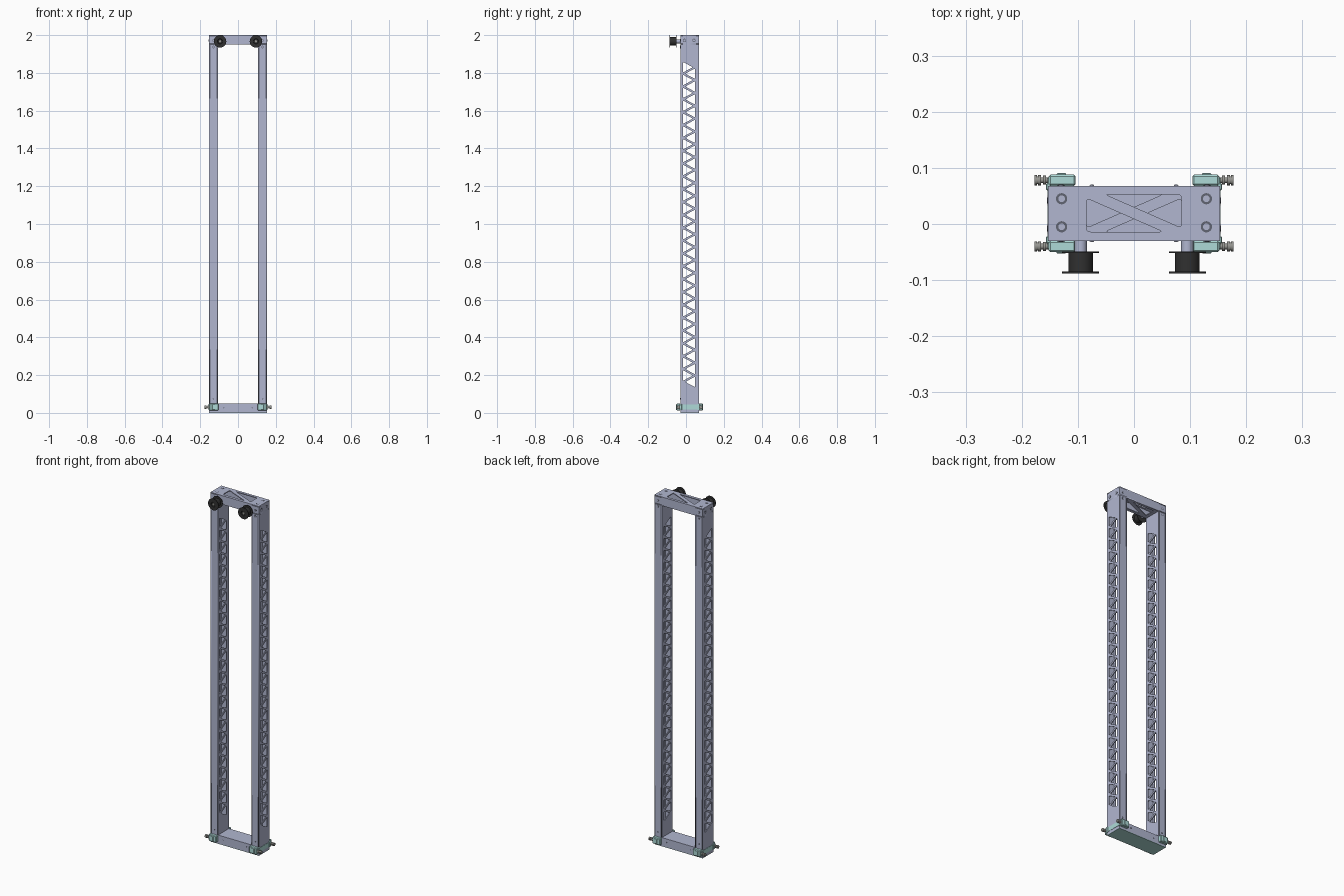
import bpy, bmesh, math
from mathutils import Matrix, Vector

cube = bpy.data.objects.get("Cube")
if cube:
    bpy.data.objects.remove(cube, do_unlink=True)


def material(name, r, g, b):
    m = bpy.data.materials.new(name)
    m.use_nodes = True
    m.diffuse_color = (r, g, b, 1)
    m.node_tree.nodes["Principled BSDF"].inputs["Base Color"].default_value = (r, g, b, 1)
    return m


LAVENDER = material("lavender aluminium", 0.44, 0.47, 0.63)
MINT = material("mint plastic", 0.42, 0.70, 0.68)
BLACK = material("black rubber", 0.03, 0.03, 0.03)
STEEL = material("dull steel", 0.30, 0.30, 0.28)
SHADE = material("dark screw ring", 0.12, 0.13, 0.17)

# Local plane axes of a plate whose normal is the named axis
PLANES = {
    "x": Matrix(((0, 0, 1), (1, 0, 0), (0, 1, 0))),
    "y": Matrix(((1, 0, 0), (0, 0, -1), (0, 1, 0))),
    "z": Matrix.Identity(3),
}


def add_mesh(name, mesh, mat):
    mesh.materials.clear()
    mesh.materials.append(mat)
    ob = bpy.data.objects.new(name, mesh)
    bpy.context.collection.objects.link(ob)
    return ob


def box(name, x, y, z, mat, bevel=0):
    bm = bmesh.new()
    bmesh.ops.create_cube(bm, size=1)
    for v in bm.verts:
        v.co = [(a + b) / 2 + c * abs(b - a) for (a, b), c in zip((x, y, z), v.co)]
    if bevel:
        bmesh.ops.bevel(bm, geom=bm.edges[:], offset=bevel, segments=1, affect="EDGES")
    mesh = bpy.data.meshes.new(name)
    bm.to_mesh(mesh)
    bm.free()
    return add_mesh(name, mesh, mat)


def lathe(name, centre, axis, profile, mat, sides=32):
    """Turn (distance along axis, radius) points into a capped solid."""
    bm = bmesh.new()
    rings = []
    for d, r in profile:
        rings.append([bm.verts.new((r * math.cos(a), r * math.sin(a), d))
                      for a in (math.tau * i / sides for i in range(sides))])
    for lo, hi in zip(rings, rings[1:]):
        for i in range(sides):
            j = (i + 1) % sides
            bm.faces.new((lo[i], lo[j], hi[j], hi[i])).smooth = True
    bm.faces.new(rings[0][::-1])
    bm.faces.new(rings[-1])
    bm.transform(Matrix.Translation(centre) @ PLANES[axis].to_4x4())
    bmesh.ops.recalc_face_normals(bm, faces=bm.faces)
    for e in bm.edges:
        if len(e.link_faces) == 2 and e.calc_face_angle() > 0.6:
            e.smooth = False
    mesh = bpy.data.meshes.new(name)
    bm.to_mesh(mesh)
    bm.free()
    return add_mesh(name, mesh, mat)


def disc(name, centre, axis, r, length, mat, sides=24):
    return lathe(name, centre, axis, [(-length / 2, r), (length / 2, r)], mat, sides)


def rounded(points, r):
    """Polygon with each corner replaced by a short curve."""
    out = []
    pts = [Vector(p) for p in points]
    for i, p in enumerate(pts):
        a = p + (pts[i - 1] - p).normalized() * r
        b = p + (pts[(i + 1) % len(pts)] - p).normalized() * r
        for t in (0, 0.33, 0.67, 1):
            out.append(a * (1 - t) ** 2 + p * 2 * t * (1 - t) + b * t * t)
    return out


def rect(a, b, c, d):
    return [(a, c), (b, c), (b, d), (a, d)]


def plate(name, loops, thick, axis, centre, mat):
    """Flat plate from an outline followed by its holes."""
    cu = bpy.data.curves.new(name, "CURVE")
    cu.dimensions = "2D"
    cu.fill_mode = "BOTH"
    cu.extrude = thick / 2
    for loop in loops:
        sp = cu.splines.new("POLY")
        sp.points.add(len(loop) - 1)
        for pt, p in zip(sp.points, loop):
            pt.co = (p[0], p[1], 0, 1)
        sp.use_cyclic_u = True
    tmp = bpy.data.objects.new(name + " curve", cu)
    bpy.context.collection.objects.link(tmp)
    bpy.context.view_layer.update()
    mesh = bpy.data.meshes.new_from_object(tmp.evaluated_get(bpy.context.evaluated_depsgraph_get()))
    bpy.data.objects.remove(tmp, do_unlink=True)
    mesh.transform(Matrix.Translation(centre) @ PLANES[axis].to_4x4())
    return add_mesh(name, mesh, mat)


def screw(name, centre, axis, r):
    disc(name + "_ring", centre, axis, r, 0.002, SHADE)
    disc(name + "_head", centre, axis, r * 0.6, 0.004, LAVENDER)


# Main dimensions
HALF, INNER, WALL = 0.153, 0.105, 0.005
FRONT, BACK, BAR, TOP = -0.03, 0.068, 0.05, 2.0
PITCH = 0.068

# Truss holes of the uprights: alternating triangles
truss = []
for k in range(25):
    c = 1.83 - k * PITCH
    truss.append(rounded([(-0.016, c - 0.028), (0.036, c), (-0.016, c + 0.028)], 0.006))
    c -= PITCH / 2
    truss.append(rounded([(0.048, c - 0.028), (0.048, c + 0.028), (-0.004, c)], 0.006))

for s, side in ((1, "left"), (-1, "right")):
    # Hollow upright
    for x, part in ((INNER + WALL / 2, "inner"), (HALF - WALL / 2, "outer")):
        plate(f"{side}_upright_{part}_wall", [rect(FRONT, BACK, BAR, TOP - BAR)] + truss,
              WALL, "x", (s * x, 0, 0), LAVENDER)
    xs = (s * (INNER + WALL), s * (HALF - WALL))
    box(f"{side}_upright_front_wall", xs, (FRONT, FRONT + WALL), (BAR, TOP - BAR), LAVENDER)
    box(f"{side}_upright_back_wall", xs, (BACK - WALL, BACK), (BAR, TOP - BAR), LAVENDER)

    # Crossbar ends
    for z0, bar in ((0, "bottom"), (TOP - BAR, "top")):
        box(f"{side}_{bar}_bar_end", (s * (HALF - WALL), s * HALF), (FRONT + WALL, BACK - WALL),
            (z0 + WALL, z0 + BAR - WALL), LAVENDER)

    # Screws
    for y in (-0.005, 0.045):
        screw(f"{side}_top_screw", (s * 0.129, y, TOP - 0.001), "z", 0.010)
        screw(f"{side}_end_screw", (s * HALF, y - 0.003, 1.972), "x", 0.009)
    for y in (FRONT, BACK):
        for x, z in ((0.13, 1.972), (0.13, 1.937), (0.13, 0.075), (0.075, 0.028)):
            screw(f"{side}_face_screw", (s * x, y, z), "y", 0.007 if z > 1 else 0.004)

    # Bearing blocks with adjuster bolts at the bottom corners
    for y, d, face in ((FRONT, -1, "front"), (BACK, 1, "back")):
        box(f"{side}_{face}_bearing_block", (s * 0.104, s * 0.152), (y, y + d * 0.02),
            (0.012, 0.05), MINT, 0.003)
        box(f"{side}_{face}_bearing_rib", (s * 0.121, s * 0.138), (y, y + d * 0.023),
            (0.016, 0.046), MINT, 0.002)
        box(f"{side}_{face}_bearing_lip", (s * 0.148, s * 0.157), (y - d * 0.008, y + d * 0.005),
            (0.014, 0.048), MINT, 0.002)
        bolt = [(0.148, 0.005), (0.157, 0.005), (0.157, 0.008), (0.162, 0.008), (0.162, 0.005),
                (0.166, 0.005), (0.166, 0.009), (0.171, 0.009), (0.171, 0.007), (0.173, 0.007),
                (0.173, 0.009), (0.177, 0.009)]
        lathe(f"{side}_{face}_adjuster_bolt", (0, y + d * 0.010, 0.03), "x",
              [(s * p, r) for p, r in bolt], STEEL, 20)
    box(f"{side}_bearing_strap", (s * 0.150, s * 0.1545), (FRONT - 0.014, BACK + 0.014),
        (0.018, 0.044), MINT)

    # Flanged pulley on its shaft
    px, pz = s * 0.095, 1.967
    disc(f"{side}_pulley_shaft", (px, -0.04, pz), "y", 0.011, 0.03, LAVENDER)
    lathe(f"{side}_pulley", (px, 0, pz), "y",
          [(0.049, 0.033), (0.052, 0.033), (0.052, 0.022), (0.085, 0.022), (0.085, 0.033),
           (0.088, 0.033), (0.088, 0.014), (0.083, 0.012)], BLACK, 40)
    disc(f"{side}_pulley_axle", (px, -0.084, pz), "y", 0.006, 0.006, STEEL)

# Crossbar faces: the top bar has diagonal lightening cut-outs
outline = rect(-HALF, HALF, FRONT, BACK)
cut_a = [(-0.085, -0.014), (0.052, -0.014), (-0.085, 0.046)]
cut_b = [(0.085, 0.053), (-0.052, 0.053), (0.085, -0.007)]
for flip, z, part in ((1, TOP - WALL / 2, "upper"), (-1, TOP - BAR + WALL / 2, "lower")):
    holes = [rounded([(flip * x, y) for x, y in c], 0.008) for c in (cut_a, cut_b)]
    plate(f"top_bar_{part}_wall", [outline] + holes, WALL, "z", (0, 0, z), LAVENDER)
box("bottom_bar_upper_wall", (-HALF, HALF), (FRONT, BACK), (BAR - WALL, BAR), LAVENDER)
box("bottom_bar_lower_wall", (-HALF, HALF), (FRONT, BACK), (0.003, WALL), LAVENDER)
box("bottom_cover", (-HALF, HALF), (FRONT, BACK), (0, 0.003), MINT)
for z0, bar in ((0, "bottom"), (TOP - BAR, "top")):
    box(f"{bar}_bar_front_wall", (-HALF, HALF), (FRONT, FRONT + WALL), (z0 + WALL, z0 + BAR - WALL), LAVENDER)
    box(f"{bar}_bar_back_wall", (-HALF, HALF), (BACK - WALL, BACK), (z0 + WALL, z0 + BAR - WALL), LAVENDER)
